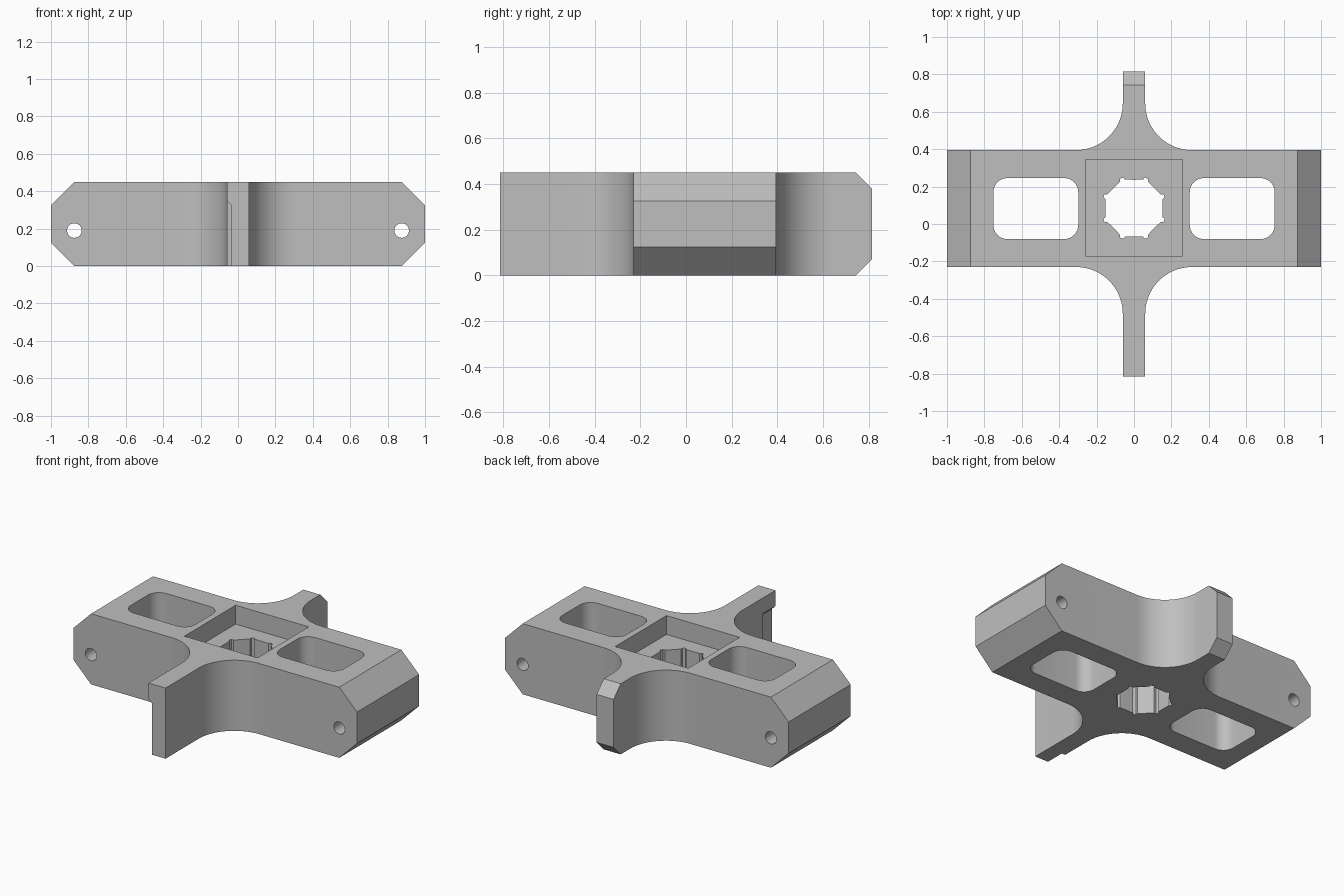
import bpy, bmesh
from math import cos, sin, pi, radians

if "Cube" in bpy.data.objects:
    bpy.data.objects.remove(bpy.data.objects["Cube"], do_unlink=True)

H = 0.45                      # overall height
FRONT, BACK = -0.23, 0.395    # bar sides
MID = (FRONT + BACK) / 2
FIN, TIP, R = 0.06, 0.815, 0.25

grey = bpy.data.materials.new("light grey")
grey.use_nodes = True
grey.diffuse_color = (0.52, 0.52, 0.52, 1)
grey.node_tree.nodes["Principled BSDF"].inputs["Base Color"].default_value = (0.52, 0.52, 0.52, 1)


def prism(name, pts, axis, lo, hi):
    """Extrude a 2D outline along an axis."""
    place = {"x": lambda a, b, h: (h, a, b),
             "y": lambda a, b, h: (a, h, b),
             "z": lambda a, b, h: (a, b, h)}[axis]
    bm = bmesh.new()
    low = [bm.verts.new(place(a, b, lo)) for a, b in pts]
    top = [bm.verts.new(place(a, b, hi)) for a, b in pts]
    bm.faces.new(low)
    bm.faces.new(top)
    n = len(pts)
    for i in range(n):
        j = (i + 1) % n
        bm.faces.new((low[i], low[j], top[j], top[i]))
    bmesh.ops.recalc_face_normals(bm, faces=bm.faces)
    mesh = bpy.data.meshes.new(name)
    bm.to_mesh(mesh)
    bm.free()
    obj = bpy.data.objects.new(name, mesh)
    bpy.context.collection.objects.link(obj)
    mesh.materials.append(grey)
    return obj


def arc(cx, cy, r, a0, a1, n):
    return [(cx + r * cos(radians(a0 + (a1 - a0) * i / n)),
             cy + r * sin(radians(a0 + (a1 - a0) * i / n))) for i in range(n + 1)]


def rounded_rect(x0, x1, y0, y1, r):
    return (arc(x1 - r, y1 - r, r, 0, 90, 8) + arc(x0 + r, y1 - r, r, 90, 180, 8)
            + arc(x0 + r, y0 + r, r, 180, 270, 8) + arc(x1 - r, y0 + r, r, 270, 360, 8))


# Cross-shaped plan with filleted fins
f = FIN + R
outline = [(1, FRONT), (1, BACK)]
outline += arc(f, BACK + R, R, 270, 180, 20) + [(FIN, TIP), (-FIN, TIP)]
outline += arc(-f, BACK + R, R, 360, 270, 20) + [(-1, BACK), (-1, FRONT)]
outline += arc(-f, FRONT - R, R, 90, 0, 20) + [(-FIN, -TIP), (FIN, -TIP)]
outline += arc(f, FRONT - R, R, 180, 90, 20)
body = prism("bracket_body", outline, "z", 0, H)


def cut(name, pts, axis, lo, hi):
    cutter = prism(name, pts, axis, lo, hi)
    mod = body.modifiers.new(name, "BOOLEAN")
    mod.operation = "DIFFERENCE"
    mod.solver = "EXACT"
    mod.object = cutter
    bpy.context.view_layer.objects.active = body
    bpy.ops.object.modifier_apply(modifier=name)
    bpy.data.objects.remove(cutter, do_unlink=True)


def wedge(edge, side, z, up, c):
    """Triangle trimming the corner at (edge, z) by c at 45 degrees."""
    e = 0.05
    return [(edge - side * (c + e), z - up * e),
            (edge + side * e, z + up * (c + e)),
            (edge + side * e, z - up * e)]


# Chamfers on the bar ends and the back fin
for z, up in ((0, 1), (H, -1)):
    for s in (-1, 1):
        cut("end_chamfer", wedge(s, s, z, up, 0.125), "y", FRONT - 0.1, BACK + 0.1)
    cut("fin_chamfer", wedge(TIP, 1, z, up, 0.072), "x", -0.2, 0.2)

# Windows and cross holes on both sides
for s in (-1, 1):
    x0, x1 = sorted((s * 0.298, s * 0.752))
    cut("window", rounded_rect(x0, x1, MID - 0.163, MID + 0.163, 0.075), "z", -0.1, 0.6)
    cut("pin_hole", arc(s * 0.875, 0.19, 0.039, 0, 345, 23), "y", -0.5, 0.6)

# Square recess around the centre
q = 0.258
cut("recess", [(-q, MID + 0.004 - q), (q, MID + 0.004 - q),
               (q, MID + 0.004 + q), (-q, MID + 0.004 + q)], "z", H - 0.12, 0.6)

# Eight-eared central socket
socket = []
for k in range(8):
    mid = 22.5 + 45 * k
    for da, r in ((-5, 0.16), (-3, 0.174), (3, 0.174), (5, 0.16), (22.5, 0.152)):
        a = radians(mid + da)
        socket.append((r * cos(a), MID + 0.002 + r * sin(a)))
cut("socket", socket, "z", -0.1, 0.6)

# Shallow notch on the right face of the front fin
cut("fin_notch", [(-0.035, -0.1), (-0.035, 0.325), (-0.11, 0.4), (-0.11, -0.1)],
    "y", -0.9, -0.69)

bpy.ops.object.select_all(action="DESELECT")
body.select_set(True)
bpy.context.view_layer.objects.active = body
bpy.ops.object.shade_smooth_by_angle(angle=radians(20))
